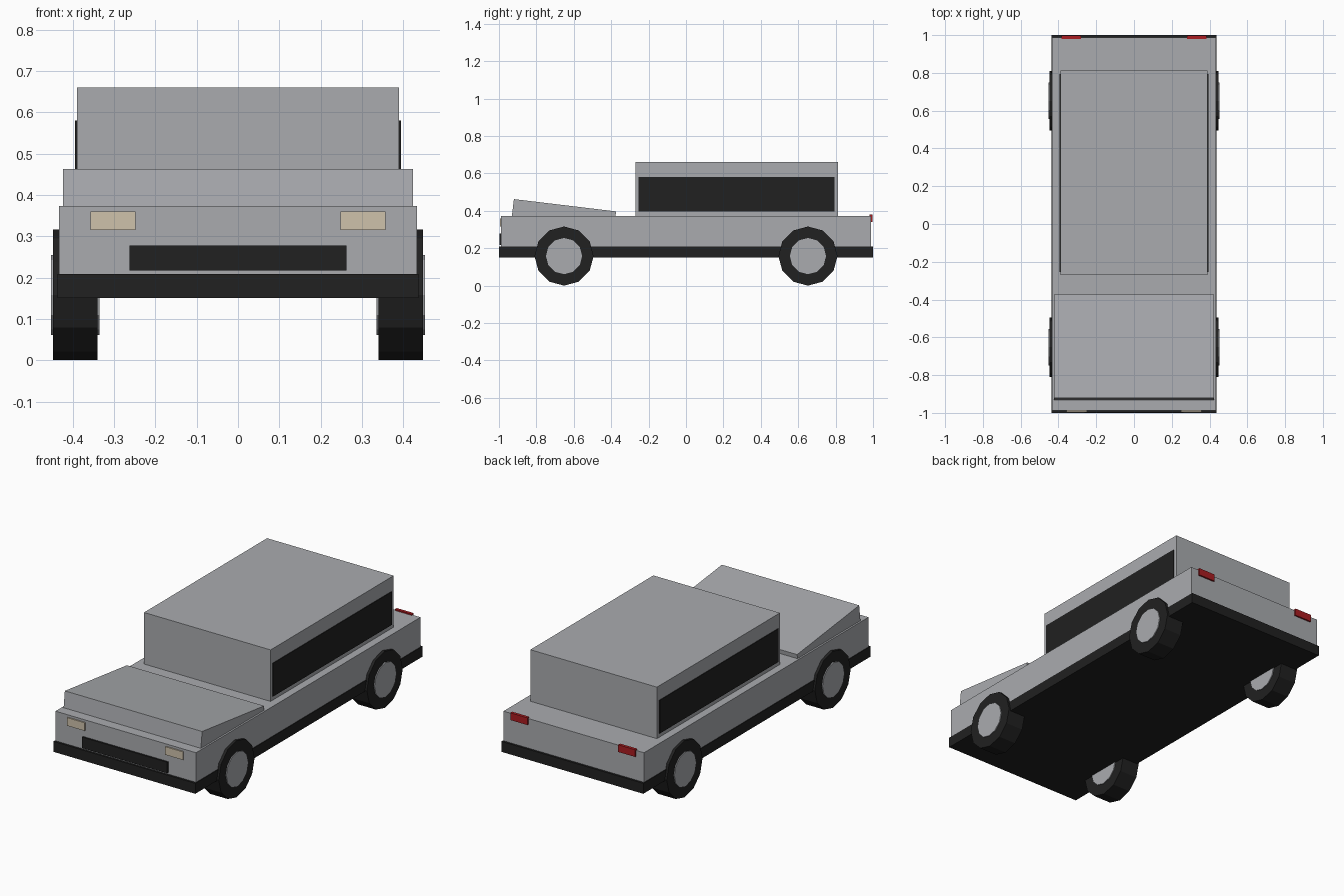
import bpy
import math
from mathutils import Matrix

old = bpy.data.objects.get("Cube")
if old:
    bpy.data.objects.remove(old)


def material(name, rgb):
    m = bpy.data.materials.new(name)
    m.use_nodes = True
    colour = (*rgb, 1)
    m.diffuse_color = colour
    m.node_tree.nodes["Principled BSDF"].inputs["Base Color"].default_value = colour
    return m


silver = material("silver paint", (0.40, 0.41, 0.43))
black = material("black trim", (0.015, 0.015, 0.015))
cream = material("headlight cream", (0.62, 0.54, 0.41))
red = material("tail light red", (0.40, 0.012, 0.015))


def box(name, mat, x, y, z):
    """Box from its (low, high) range on each axis."""
    spans = (x, y, z)
    bpy.ops.mesh.primitive_cube_add(size=1, location=[(a + b) / 2 for a, b in spans])
    ob = bpy.context.object
    ob.data.transform(Matrix.Diagonal([b - a for a, b in spans] + [1]))
    ob.name = name
    ob.data.materials.append(mat)
    return ob


def disc(name, mat, radius, x, y, z, width):
    """Twelve-sided cylinder with its axle along x."""
    bpy.ops.mesh.primitive_cylinder_add(vertices=12, radius=radius, depth=width,
                                        location=(x, y, z))
    ob = bpy.context.object
    ob.data.transform(Matrix.Rotation(math.pi / 2, 4, "Y"))
    ob.name = name
    ob.data.materials.append(mat)
    return ob


# Body shell, lower trim and cabin
box("body", silver, (-0.433, 0.433), (-0.988, 0.988), (0.18, 0.373))
box("lower_trim", black, (-0.437, 0.437), (-1, 1), (0.15, 0.208))
box("cabin", silver, (-0.39, 0.39), (-0.27, 0.813), (0.36, 0.66))

# Bonnet, a slab that rises toward the nose
hood = box("hood", silver, (-0.423, 0.423), (-0.275, 0.275), (-0.1, 0))
hood.location = (0, -0.653, 0.38)
hood.rotation_euler.x = -0.12

# Grille
box("grille", black, (-0.262, 0.262), (-0.998, -0.98), (0.217, 0.278))

# Windows, lights and wheels on both sides
for side, s in (("left", 1), ("right", -1)):
    def span(a, b):
        return tuple(sorted((s * a, s * b)))

    box(f"{side}_window", black, span(0.386, 0.394), (-0.253, 0.793), (0.395, 0.58))
    box(f"{side}_headlight", cream, span(0.248, 0.357), (-0.995, -0.98), (0.315, 0.36))
    box(f"{side}_tail_light", red, span(0.28, 0.385), (0.98, 0.997), (0.34, 0.38))
    for end, y in (("front", -0.652), ("rear", 0.652)):
        disc(f"{end}_{side}_tyre", black, 0.158, s * 0.394, y, 0.158, 0.108)
        disc(f"{end}_{side}_hub", silver, 0.097, s * 0.394, y, 0.158, 0.118)
